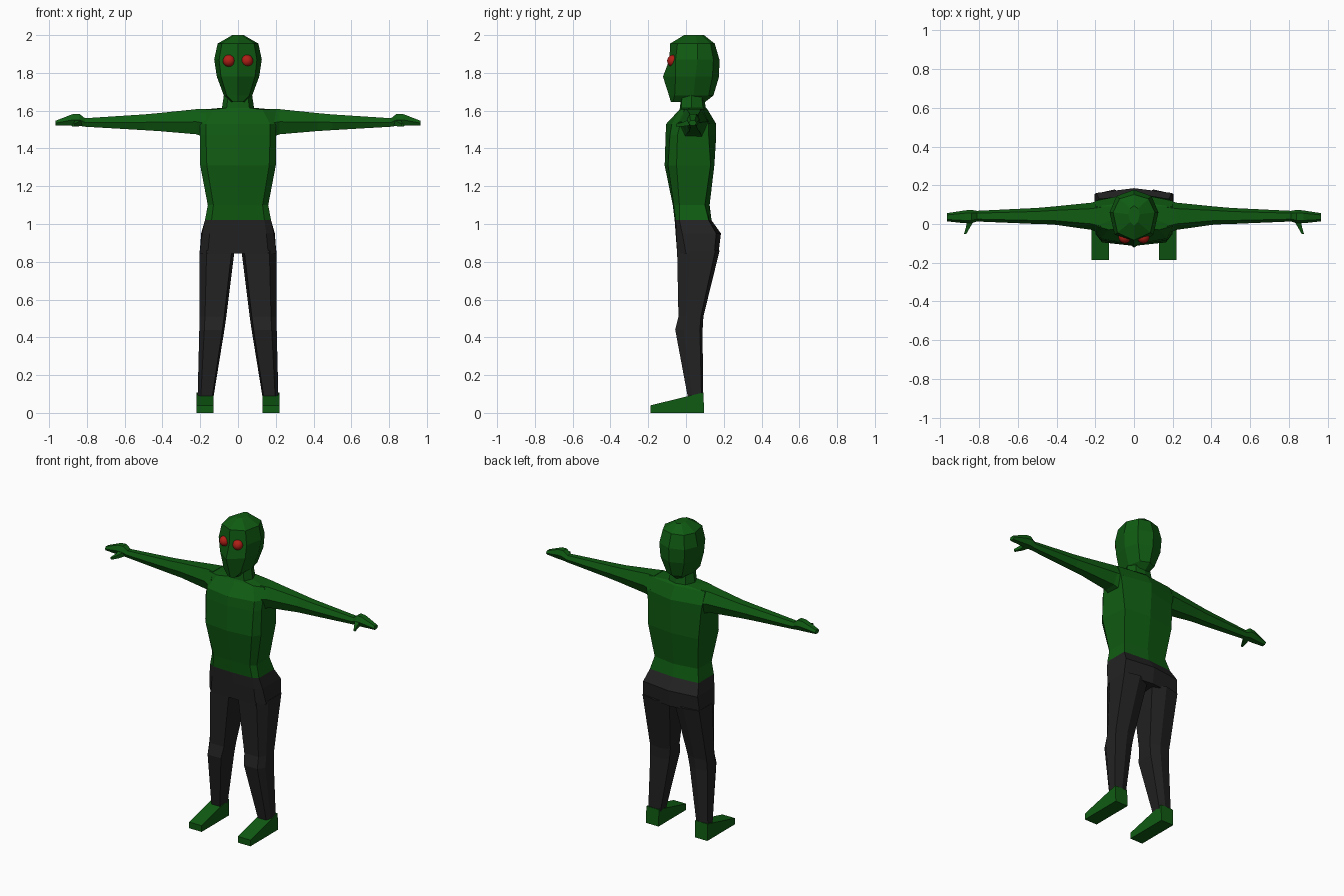
import bpy, bmesh
from mathutils import Vector


def material(name, rgb):
    m = bpy.data.materials.new(name)
    m.diffuse_color = (*rgb, 1)
    return m


GREEN = material("green skin", (0.005, 0.105, 0.006))
BLACK = material("black trousers", (0.016, 0.016, 0.017))
RED = material("red eyes", (0.42, 0.014, 0.008))


def finish(name, bm, mat, mirror=False, smooth=False):
    bmesh.ops.recalc_face_normals(bm, faces=bm.faces)
    for f in bm.faces:
        f.smooth = smooth
    me = bpy.data.meshes.new(name)
    bm.to_mesh(me)
    bm.free()
    me.materials.append(mat)
    ob = bpy.data.objects.new(name, me)
    bpy.context.collection.objects.link(ob)
    if mirror:
        ob.modifiers.new("mirror", 'MIRROR').use_mirror_merge = False
    return ob


def loft(name, rings, mat, mirror=False):
    """Skin a list of equal-sized point rings and cap both ends."""
    bm = bmesh.new()
    vs = [[bm.verts.new(p) for p in r] for r in rings]
    n = len(vs[0])
    for a, b in zip(vs, vs[1:]):
        for i in range(n):
            j = (i + 1) % n
            bm.faces.new((a[i], a[j], b[j], b[i]))
    bm.faces.new(vs[0])
    bm.faces.new(vs[-1])
    return finish(name, bm, mat, mirror)


def body_ring(z, yf, cx, cy, w, sf, bx, by, yb):
    """Symmetric ring: front middle, front corner, side, back corner, back middle."""
    half = [(cx, cy), (w, sf), (bx, by)]
    pts = [(0, yf)] + half + [(0, yb)] + [(-x, y) for x, y in reversed(half)]
    return [(x, y, z) for x, y in pts]


def limb_ring(x, y0, y1, z0, z1):
    """Six-sided arm section at distance x."""
    zm, c = (z0 + z1) / 2, (y1 - y0) * 0.22
    return [(x, y0, zm), (x, y0 + c, z1), (x, y1 - c, z1),
            (x, y1, zm), (x, y1 - c, z0), (x, y0 + c, z0)]


def leg_ring(z, xi, xo, yf, yb):
    """Six-sided leg section: narrower flat front, ridge at the back."""
    w, d = xo - xi, yb - yf
    return [(xi + w * 0.08, yf, z), (xo - w * 0.2, yf, z), (xo, yf + d * 0.3, z),
            (xo, yb - d * 0.1, z), (xi + w * 0.45, yb, z), (xi, yb - d * 0.15, z)]


# Torso and neck
waist = (1.02, -0.06, 0.14, -0.055, 0.175, -0.035, 0.175, 0.12, 0.135)
torso = [waist,
         (1.10, -0.07, 0.13, -0.065, 0.16, -0.035, 0.155, 0.10, 0.125),
         (1.31, -0.113, 0.165, -0.095, 0.20, -0.05, 0.18, 0.13, 0.15),
         (1.47, -0.108, 0.17, -0.085, 0.20, -0.045, 0.19, 0.12, 0.16),
         (1.53, -0.105, 0.17, -0.075, 0.20, -0.03, 0.20, 0.12, 0.16),
         (1.605, -0.035, 0.13, -0.03, 0.20, -0.01, 0.20, 0.09, 0.115),
         (1.615, -0.032, 0.06, -0.025, 0.085, 0.03, 0.06, 0.09, 0.105),
         (1.70, -0.025, 0.05, -0.02, 0.072, 0.03, 0.05, 0.08, 0.09)]
loft("torso_and_neck", [body_ring(*r) for r in torso], GREEN)

# Hips
hips = [(0.845, -0.047, 0.16, -0.047, 0.203, 0.0, 0.203, 0.15, 0.172),
        (0.95, -0.055, 0.15, -0.052, 0.19, -0.02, 0.195, 0.16, 0.185), waist]
loft("hips", [body_ring(*r) for r in hips], BLACK)

# Head
head = [(1.645, -0.08, 0.025, -0.07, 0.04, 0.0, 0.03, 0.08, 0.10),
        (1.68, -0.09, 0.06, -0.06, 0.075, 0.04, 0.055, 0.12, 0.145),
        (1.78, -0.122, 0.09, -0.055, 0.112, 0.05, 0.085, 0.14, 0.175),
        (1.87, -0.088, 0.10, -0.055, 0.126, 0.06, 0.09, 0.145, 0.177),
        (1.955, -0.084, 0.085, -0.045, 0.108, 0.06, 0.075, 0.13, 0.152),
        (2.0, -0.01, 0.02, 0.01, 0.03, 0.05, 0.02, 0.08, 0.095)]
loft("head", [body_ring(*r) for r in head], GREEN)

# Arms and hands
arm = [(0.17, -0.05, 0.125, 1.455, 1.61), (0.22, -0.03, 0.11, 1.475, 1.608),
       (0.42, -0.002, 0.09, 1.492, 1.587), (0.50, 0.0, 0.083, 1.497, 1.58),
       (0.81, 0.013, 0.068, 1.515, 1.56), (0.84, 0.004, 0.073, 1.52, 1.583),
       (0.875, 0.004, 0.07, 1.52, 1.582), (0.965, 0.014, 0.056, 1.522, 1.547)]
loft("arm", [limb_ring(*r) for r in arm], GREEN, mirror=True)

# Thumbs
thumb = [[(x0, y, z0), (x1, y, z0), (x1, y, z1), (x0, y, z1)] for x0, x1, y, z0, z1 in
         [(0.825, 0.862, 0.02, 1.522, 1.555), (0.845, 0.867, -0.015, 1.517, 1.54),
          (0.866, 0.878, -0.052, 1.517, 1.53)]]
loft("thumb", thumb, GREEN, mirror=True)

# Legs
leg = [(0.07, 0.132, 0.214, 0.012, 0.09), (0.44, 0.072, 0.205, -0.057, 0.088),
       (0.51, 0.062, 0.203, -0.04, 0.092), (0.86, 0.018, 0.203, -0.047, 0.178)]
loft("leg", [leg_ring(*r) for r in leg], BLACK, mirror=True)

# Feet
side = [(-0.187, 0), (-0.187, 0.04), (0.008, 0.088), (0.092, 0.108), (0.096, 0)]
loft("foot", [[(x, y, z) for y, z in side] for x in (0.13, 0.22)], GREEN, mirror=True)

# Eyes
bm = bmesh.new()
bmesh.ops.create_uvsphere(bm, u_segments=16, v_segments=10, radius=0.032)
bmesh.ops.translate(bm, verts=bm.verts, vec=Vector((0.048, -0.068, 1.864)))
finish("eye", bm, RED, mirror=True, smooth=True)
